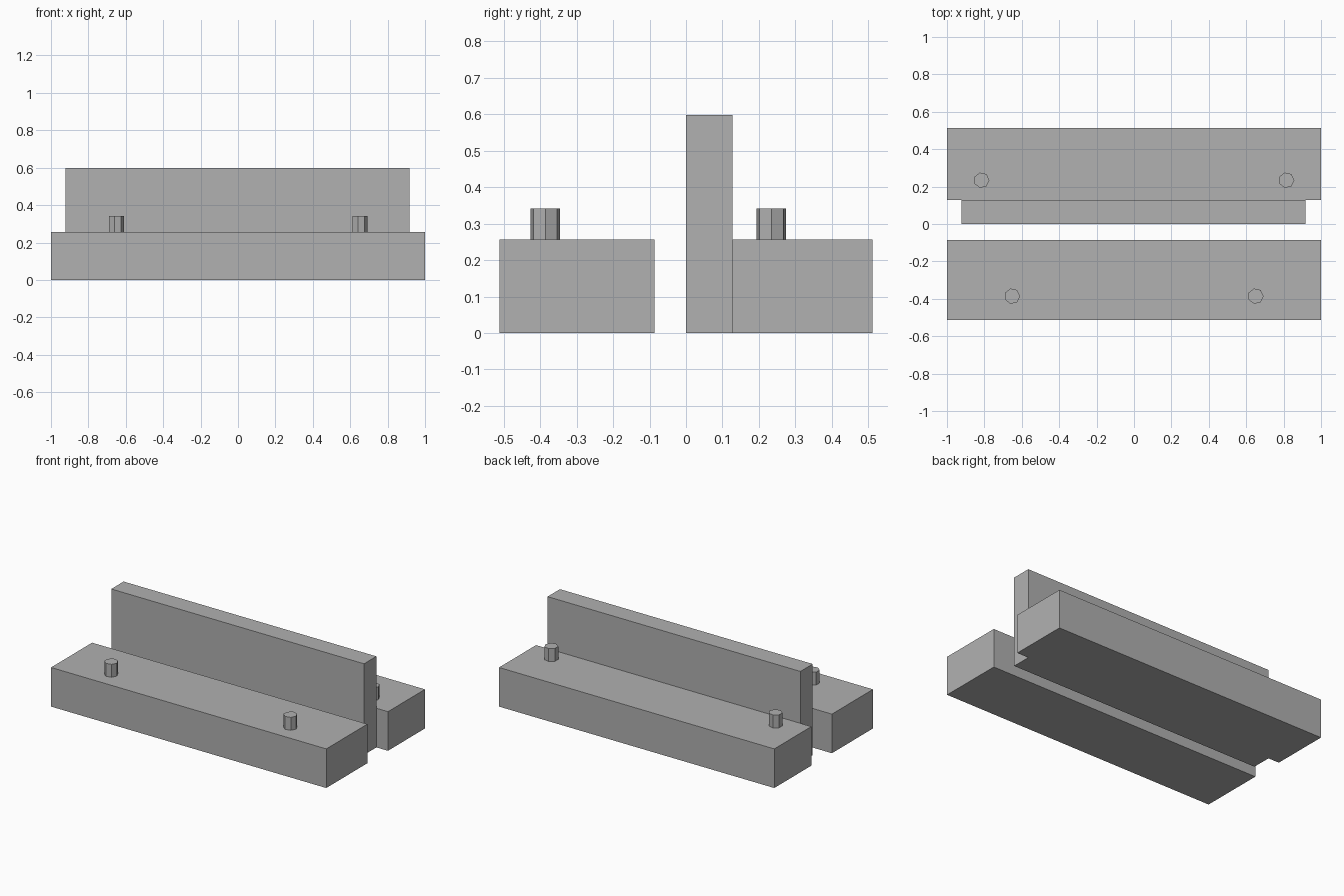
import bpy
import bmesh
from math import cos, sin, tau

default = bpy.data.objects.get("Cube")
if default:
    bpy.data.objects.remove(default, do_unlink=True)

# Single plain grey for the whole assembly
GREY = (0.44, 0.44, 0.44, 1.0)
grey = bpy.data.materials.new("plain_grey")
grey.use_nodes = True
grey.diffuse_color = GREY
grey.node_tree.nodes["Principled BSDF"].inputs["Base Color"].default_value = GREY


def prism(name, outline, bottom, top):
    """Raise a counter-clockwise xy outline from bottom to top."""
    bm = bmesh.new()
    base = bm.faces.new([bm.verts.new((x, y, bottom)) for x, y in outline])
    raised = bmesh.ops.extrude_face_region(bm, geom=[base], use_keep_orig=True)
    verts = [v for v in raised["geom"] if isinstance(v, bmesh.types.BMVert)]
    bmesh.ops.translate(bm, verts=verts, vec=(0, 0, top - bottom))
    bmesh.ops.recalc_face_normals(bm, faces=bm.faces)
    mesh = bpy.data.meshes.new(name)
    bm.to_mesh(mesh)
    bm.free()
    mesh.materials.append(grey)
    obj = bpy.data.objects.new(name, mesh)
    bpy.context.collection.objects.link(obj)
    return obj


def block(name, x0, x1, y0, y1, height):
    return prism(name, [(x0, y0), (x1, y0), (x1, y1), (x0, y1)], 0, height)


def peg(name, x, y):
    sides, radius = 7, 0.042
    ring = [(x + radius * cos(tau * i / sides), y + radius * sin(tau * i / sides))
            for i in range(sides)]
    return prism(name, ring, BAR_TOP, PEG_TOP)


BAR_TOP, PEG_TOP = 0.257, 0.342

# Two long bars and the upright plate against the rear one
block("front_bar", -1, 1, -0.512, -0.086, BAR_TOP)
block("rear_bar", -1, 1, 0.128, 0.512, BAR_TOP)
block("upright_plate", -0.921, 0.916, 0, 0.128, 0.598)

# Seven-sided pegs, a pair on each bar
for row, x, y in (("front", 0.651, -0.386), ("rear", 0.815, 0.234)):
    for side, sign in (("left", 1), ("right", -1)):
        peg(f"{row}_{side}_peg", sign * x, y)
